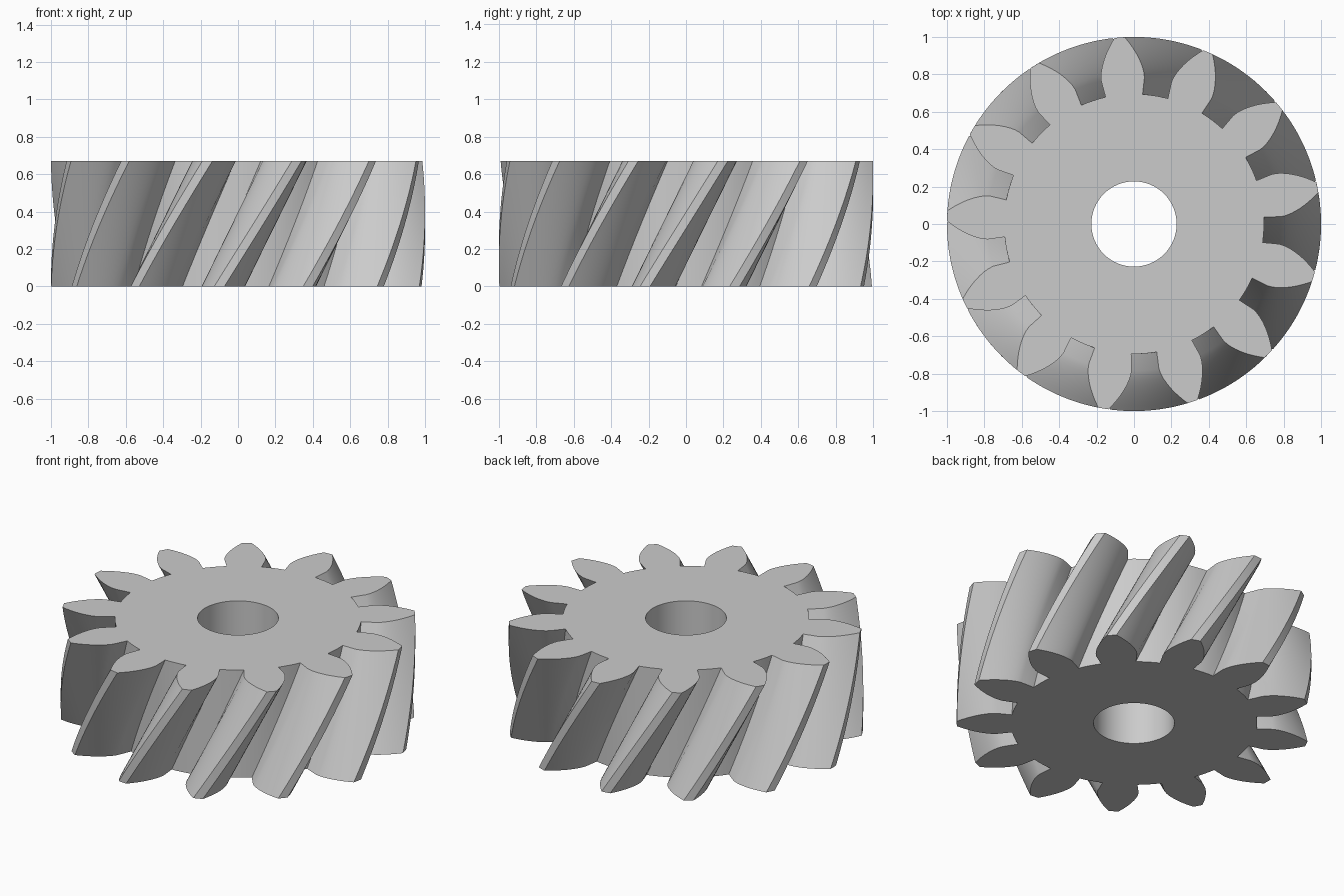
import bpy, bmesh, math

cube = bpy.data.objects.get("Cube")
if cube:
    bpy.data.objects.remove(cube)

TEETH = 13
HEIGHT = 0.67
ROOT_R, BASE_R, TIP_R, BORE_R = 0.695, 0.785, 1.0, 0.228
TWIST = math.radians(24)        # turn from bottom to top
PHASE = math.radians(11.35)     # direction of one tooth at the top
ROOT_HALF, BASE_HALF = math.radians(8.2), math.radians(8.5)
PITCH = math.tau / TEETH
FLANK_STEPS, LAYERS, BORE_SIDES = 8, 20, 64


def involute(r):
    """Angle by which an involute flank leans in at radius r."""
    return math.sqrt((r / BASE_R) ** 2 - 1) - math.acos(BASE_R / r)


def tooth_profile():
    """Polar points (radius, angle) of one tooth and the gap after it."""
    radii = [BASE_R + (TIP_R - BASE_R) * i / FLANK_STEPS for i in range(FLANK_STEPS + 1)]
    flank = [(ROOT_R, ROOT_HALF)] + [(r, BASE_HALF - involute(r)) for r in radii]
    rising = [(r, -a) for r, a in flank]
    tip = [(TIP_R, 0)]
    falling = flank[::-1]
    gap = [(ROOT_R, ROOT_HALF + (PITCH - 2 * ROOT_HALF) * i / 4) for i in (1, 2, 3)]
    return rising + tip + falling + gap


def add_wall(bm, points, twist, layers):
    """Sweep a closed polar outline upward with a twist; return end rings."""
    rings = []
    for k in range(layers + 1):
        t = k / layers
        turn = PHASE - twist * (1 - t)
        rings.append([bm.verts.new((r * math.cos(a + turn), r * math.sin(a + turn), HEIGHT * t))
                      for r, a in points])
    for low, high in zip(rings, rings[1:]):
        for i in range(len(points)):
            j = (i + 1) % len(points)
            bm.faces.new((low[i], low[j], high[j], high[i]))
    return rings[0], rings[-1]


def ring_edges(bm, ring):
    return [bm.edges.get((ring[i - 1], ring[i])) for i in range(len(ring))]


# Toothed outer wall and round bore
bm = bmesh.new()
outline = [(r, a + n * PITCH) for n in range(TEETH) for r, a in tooth_profile()]
bore = [(BORE_R, -math.tau * i / BORE_SIDES) for i in range(BORE_SIDES)]
outer_ends = add_wall(bm, outline, TWIST, LAYERS)
bore_ends = add_wall(bm, bore, 0, 1)

# Flat end faces around the bore
for outer, inner in zip(outer_ends, bore_ends):
    bmesh.ops.triangle_fill(bm, use_beauty=True,
                            edges=ring_edges(bm, outer) + ring_edges(bm, inner))
bmesh.ops.recalc_face_normals(bm, faces=bm.faces)

mesh = bpy.data.meshes.new("helical_gear")
bm.to_mesh(mesh)
bm.free()
gear = bpy.data.objects.new("helical_gear", mesh)
bpy.context.collection.objects.link(gear)

# Plain grey metal
grey = bpy.data.materials.new("light_grey")
grey.use_nodes = True
colour = (0.6, 0.6, 0.6, 1)
grey.diffuse_color = colour
grey.node_tree.nodes["Principled BSDF"].inputs["Base Color"].default_value = colour
mesh.materials.append(grey)

# Smooth flanks with crisp corners
bpy.ops.object.select_all(action='DESELECT')
gear.select_set(True)
bpy.context.view_layer.objects.active = gear
bpy.ops.object.shade_smooth_by_angle(angle=math.radians(30))
